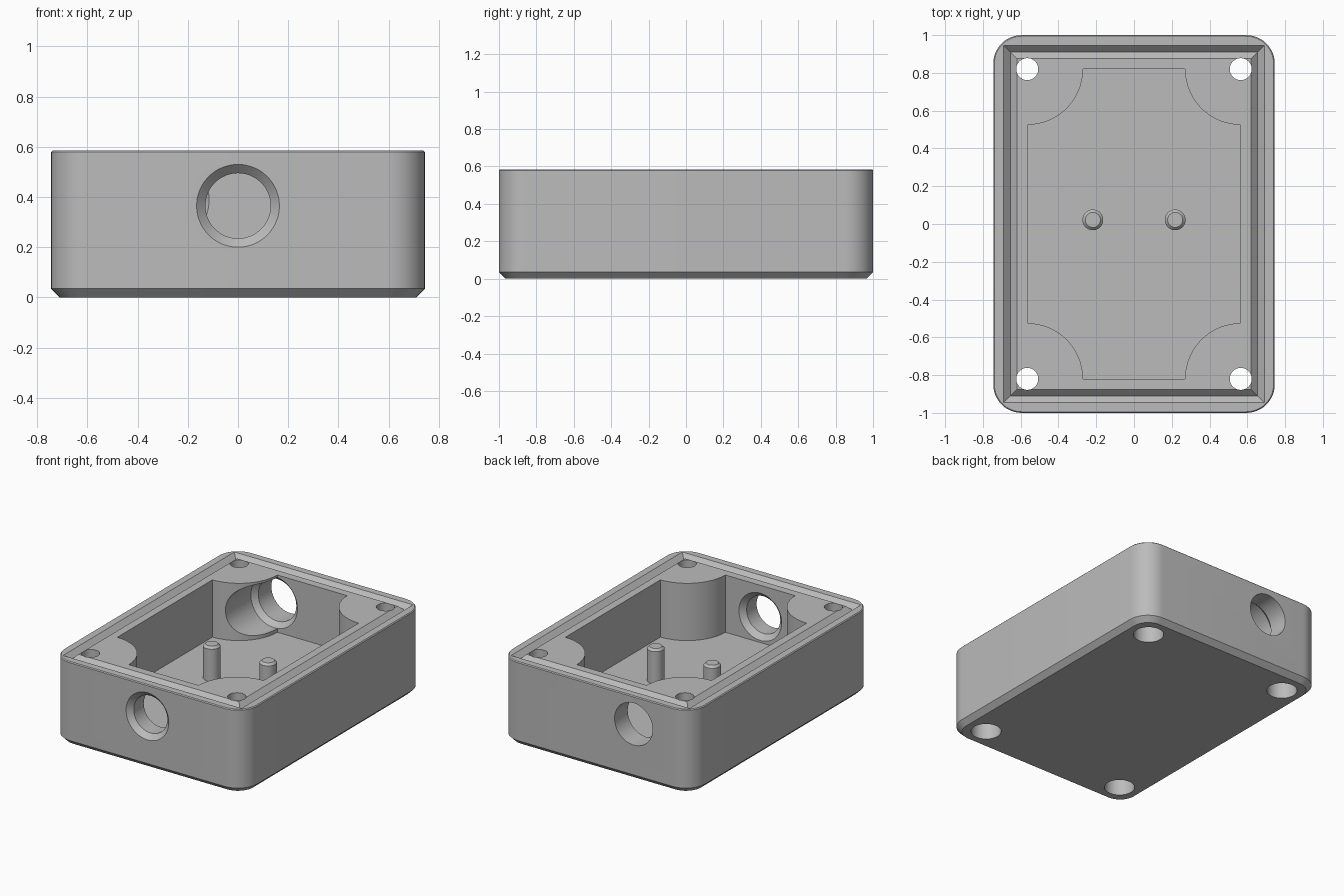
import bpy, bmesh, math
from mathutils import Vector

if "Cube" in bpy.data.objects:
    bpy.data.objects.remove(bpy.data.objects["Cube"])

TOP = 0.585          # height of the rim
FLOOR = 0.185        # height of the cavity floor
PX, PY = 0.565, 0.82 # corner post centres, also the cavity half size

grey = bpy.data.materials.new("plain grey")
grey.diffuse_color = (0.5, 0.5, 0.5, 1)
grey.use_nodes = True
grey.node_tree.nodes["Principled BSDF"].inputs["Base Color"].default_value = grey.diffuse_color


def loft(name, rings, closed=False):
    """Skin a list of equal-length point rings; cap the ends or close the loop."""
    bm = bmesh.new()
    vs = [[bm.verts.new(p) for p in ring] for ring in rings]
    pairs = list(zip(vs, vs[1:]))
    if closed:
        pairs.append((vs[-1], vs[0]))
    else:
        bm.faces.new(vs[0])
        bm.faces.new(vs[-1])
    n = len(vs[0])
    for a, b in pairs:
        for i in range(n):
            j = (i + 1) % n
            bm.faces.new((a[i], a[j], b[j], b[i]))
    bmesh.ops.recalc_face_normals(bm, faces=bm.faces)
    me = bpy.data.meshes.new(name)
    bm.to_mesh(me)
    bm.free()
    me.materials.append(grey)
    ob = bpy.data.objects.new(name, me)
    bpy.context.collection.objects.link(ob)
    return ob


def turned(name, steps, centre, axis="z", n=48):
    """Round part from (position along axis, radius) steps."""
    rings = []
    for d, r in steps:
        ring = []
        for i in range(n):
            t = 2 * math.pi * i / n
            u, v = r * math.cos(t), r * math.sin(t)
            ring.append((centre[0] + u, centre[1] + v, d) if axis == "z"
                        else (centre[0] + u, d, centre[1] + v))
        rings.append(ring)
    return loft(name, rings)


def rounded_rect(inset, z, hx=0.745, hy=1.0, r=0.15, n=12):
    """Rounded rectangle outline, pulled in by inset."""
    pts = []
    for k, (sx, sy) in enumerate(((1, 1), (-1, 1), (-1, -1), (1, -1))):
        for i in range(n + 1):
            t = math.pi / 2 * (k + i / n)
            pts.append((sx * (hx - r) + (r - inset) * math.cos(t),
                        sy * (hy - r) + (r - inset) * math.sin(t), z))
    return pts


def cavity_outline(z, r=0.295, n=16):
    """Rectangle with a concave arc around each corner post."""
    pts = []
    for k, (sx, sy) in enumerate(((1, 1), (-1, 1), (-1, -1), (1, -1))):
        for i in range(n + 1):
            t = math.pi / 2 * (k + 3 - i / n)
            pts.append((sx * PX + r * math.cos(t), sy * PY + r * math.sin(t), z))
    return pts


def rect(hx, hy, z):
    return [(hx, hy, z), (-hx, hy, z), (-hx, -hy, z), (hx, -hy, z)]


def cut(target, cutter):
    m = target.modifiers.new("cut", "BOOLEAN")
    m.operation = "DIFFERENCE"
    m.solver = "EXACT"
    m.object = cutter
    bpy.ops.object.select_all(action="DESELECT")
    bpy.context.view_layer.objects.active = target
    target.select_set(True)
    bpy.ops.object.modifier_apply(modifier=m.name)
    bpy.data.objects.remove(cutter)


def smooth(ob):
    bpy.ops.object.select_all(action="DESELECT")
    bpy.context.view_layer.objects.active = ob
    ob.select_set(True)
    bpy.ops.object.shade_smooth_by_angle(angle=math.radians(25))


# Box body with chamfered base and finely broken top edge
body = loft("enclosure_body", [rounded_rect(0.035, 0), rounded_rect(0, 0.035),
                               rounded_rect(0, TOP - 0.006), rounded_rect(0.006, TOP)])

# Inner cavity leaving four round corner posts
cut(body, loft("cavity_cutter", [cavity_outline(FLOOR), cavity_outline(TOP + 0.1)]))

# V-shaped seal groove in the rim, with mitred corners
cut(body, loft("groove_cutter", [rect(0.69, 0.946, TOP), rect(0.655, 0.911, TOP - 0.035),
                                 rect(0.62, 0.876, TOP), rect(0.62, 0.876, TOP + 0.05),
                                 rect(0.69, 0.946, TOP + 0.05)], closed=True))

# Screw holes through the posts, counterbored from below
for sx in (-1, 1):
    for sy in (-1, 1):
        cut(body, turned("screw_cutter", [(-0.1, 0.098), (0.3, 0.098), (0.3, 0.058),
                                          (TOP + 0.1, 0.058)], (sx * PX, sy * PY)))

# Front port, countersunk on both sides of the wall
cut(body, turned("front_port_cutter", [(-1.1, 0.165), (-1.0, 0.165), (-0.965, 0.13),
                                       (-0.855, 0.13), (-PY, 0.165), (-0.7, 0.165)],
                 (0, 0.365), "y", 64))

# Offset back port, its wide inner bore clearing part of a post
cut(body, turned("back_port_cutter", [(0.4, 0.18), (PY, 0.18), (0.855, 0.147),
                                      (1.1, 0.147)], (-0.295, 0.39), "y", 64))
smooth(body)

# Two chamfered pegs on the floor
for side, x in (("left", -0.218), ("right", 0.218)):
    smooth(turned(side + "_peg", [(FLOOR - 0.01, 0.055), (0.41, 0.055), (0.425, 0.04)],
                  (x, 0.022), n=32))
